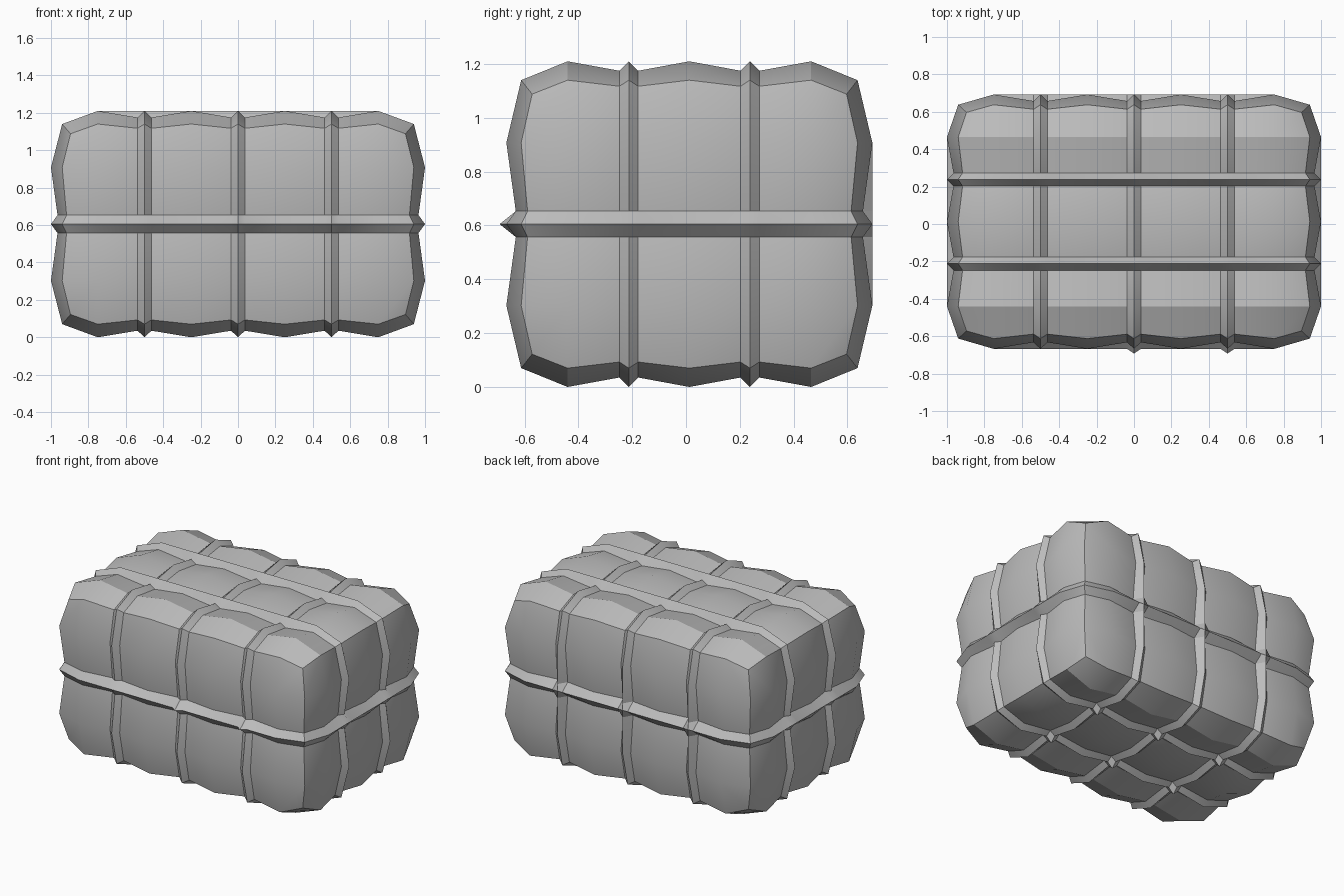
import bpy
import bmesh
import math
from itertools import product

cube = bpy.data.objects.get("Cube")
if cube:
    bpy.data.objects.remove(cube)

HALF = (1.0, 0.68, 0.605)
CENTRE = (0.0, 0.0125, 0.605)
EDGE = (0.06, 0.055, 0.07)
STRAPS = ([-0.5, 0.0, 0.5], [-0.225, 0.225], [0.0])
STRAP_WIDTH = (0.037, 0.035, 0.048)
VALLEY = 0.035
KNOT = 0.025

# Straps (by the axis they are spaced along) that are pinched at crossings
PINCHED = {(0, -1): {1}, (0, 1): {1}, (1, -1): {0}, (1, 1): set(),
           (2, -1): {0, 1}, (2, 1): {0}}


def stations(axis):
    """Grid lines along an axis: edge, cell middle, strap valley and strap ridge."""
    half, width = HALF[axis], STRAP_WIDTH[axis]
    bounds = [-half] + STRAPS[axis] + [half]
    line = [(-half, "edge")]
    for low, high in zip(bounds, bounds[1:]):
        line.append(((low + high) / 2, "middle"))
        if high < half:
            line += [(high - width, "valley"), (high, "ridge"), (high + width, "valley")]
    return line + [(half, "edge")]


GRID = [stations(axis) for axis in range(3)]


def sink(axis, side, index):
    """Depth of a surface point below the fullest level of its face."""
    others = [a for a in range(3) if a != axis]
    kinds = {a: GRID[a][index[a]][1] for a in others}
    pair = set(kinds.values())
    if pair == {"ridge"}:
        # Small raised knots on some of the front crossings
        raised = (axis, side) == (1, -1) and GRID[0][index[0]][0] >= 0
        return -KNOT if raised else 0.0
    if pair == {"ridge", "valley"}:
        ridge = next(a for a in others if kinds[a] == "ridge")
        return VALLEY if ridge in PINCHED[axis, side] else 0.0
    depth = {"middle": 0.0, "ridge": 0.0, "valley": VALLEY, "edge": EDGE[axis]}
    power = 1.25
    return sum(depth[k] ** power for k in kinds.values()) ** (1 / power)


def surface_point(index):
    point = []
    for axis in range(3):
        value, kind = GRID[axis][index[axis]]
        if kind == "edge":
            side = 1 if value > 0 else -1
            value -= side * sink(axis, side, index)
        point.append(value + CENTRE[axis])
    return point


# Padded bale: six gridded sides sharing their edge points
bm = bmesh.new()
points = {}


def vert(index):
    if index not in points:
        points[index] = bm.verts.new(surface_point(index))
    return points[index]


for axis in range(3):
    u, v = [a for a in range(3) if a != axis]
    for end in (0, len(GRID[axis]) - 1):
        for i, j in product(range(len(GRID[u]) - 1), range(len(GRID[v]) - 1)):
            corners = []
            for du, dv in ((0, 0), (1, 0), (1, 1), (0, 1)):
                index = [end] * 3
                index[u], index[v] = i + du, j + dv
                corners.append(vert(tuple(index)))
            bm.faces.new(corners)
bmesh.ops.recalc_face_normals(bm, faces=bm.faces)

mesh = bpy.data.meshes.new("strapped_bale")
bm.to_mesh(mesh)
bm.free()
bale = bpy.data.objects.new("strapped_bale", mesh)
bpy.context.collection.objects.link(bale)

# Plain grey covering
grey = bpy.data.materials.new("plain_grey")
grey.use_nodes = True
colour = (0.5, 0.5, 0.5, 1.0)
grey.diffuse_color = colour
grey.node_tree.nodes["Principled BSDF"].inputs["Base Color"].default_value = colour
mesh.materials.append(grey)

# Soft cells with crisp straps and box edges
bpy.ops.object.select_all(action="DESELECT")
bale.select_set(True)
bpy.context.view_layer.objects.active = bale
bpy.ops.object.shade_smooth_by_angle(angle=math.radians(30))
